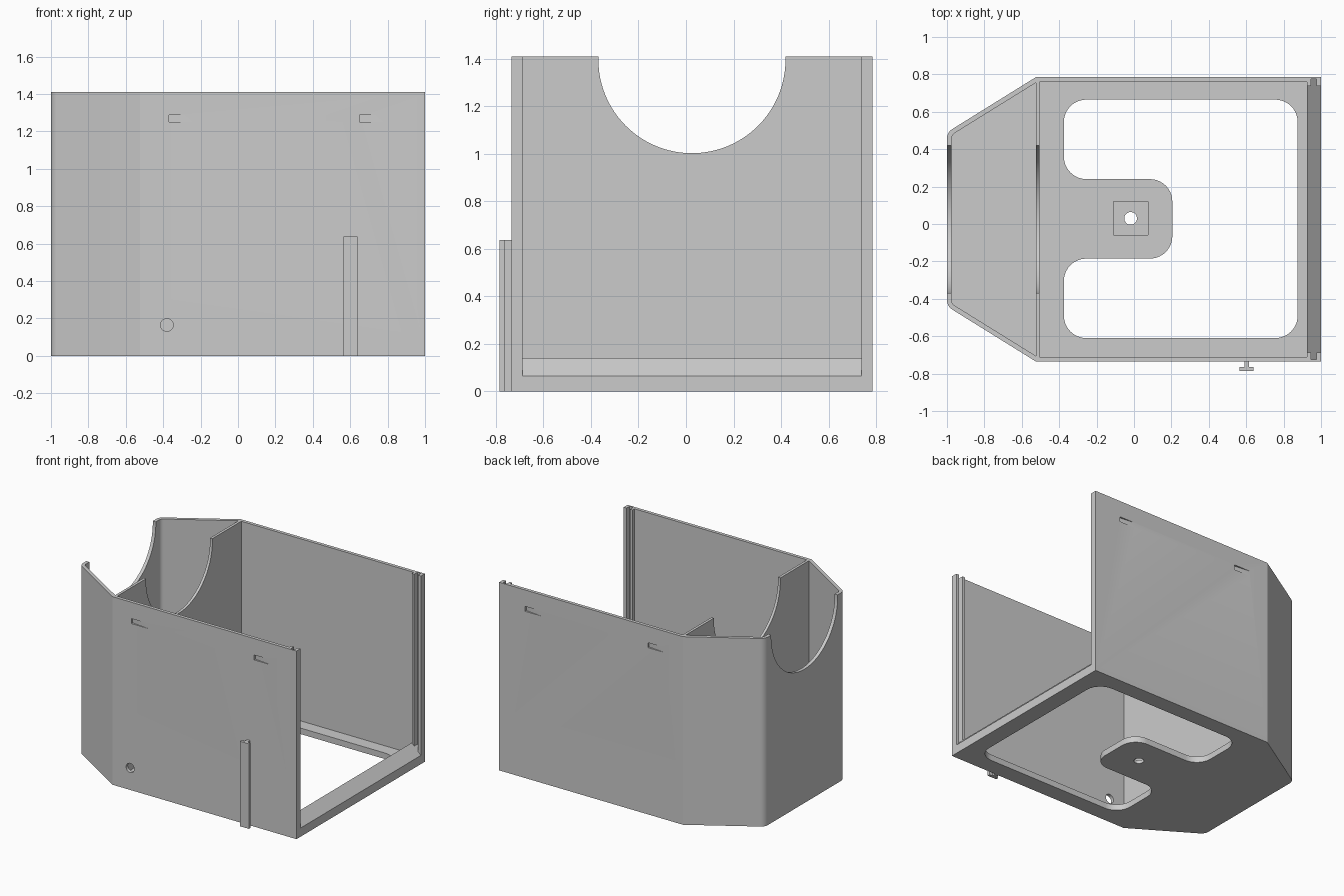
import bpy, bmesh, math
from mathutils import Vector

cube = bpy.data.objects.get("Cube")
if cube:
    bpy.data.objects.remove(cube, do_unlink=True)

grey = bpy.data.materials.new("plain_grey")
grey.use_nodes = True
COLOUR = (0.6, 0.6, 0.6, 1)
grey.diffuse_color = COLOUR
grey.node_tree.nodes["Principled BSDF"].inputs["Base Color"].default_value = COLOUR

HEIGHT, FLOOR, MID = 1.41, 0.045, 0.025


def rounded(points, steps=10):
    """Outline from (x, y, radius) corners, each replaced by a fillet arc."""
    out = []
    for i, (x, y, r) in enumerate(points):
        p = Vector((x, y))
        if r == 0:
            out.append(p)
            continue
        a = (Vector(points[i - 1][:2]) - p).normalized()
        b = (Vector(points[(i + 1) % len(points)][:2]) - p).normalized()
        half = a.angle(b) / 2
        centre = p + (a + b).normalized() * (r / math.sin(half))
        start = (p + a * (r / math.tan(half)) - centre).normalized()
        end = (p + b * (r / math.tan(half)) - centre).normalized()
        for k in range(steps + 1):
            out.append(centre + start.slerp(end, k / steps).normalized() * r)
    return out


def circle(cx, cy, r, n=32):
    return [(cx + r * math.cos(math.tau * i / n), cy + r * math.sin(math.tau * i / n))
            for i in range(n)]


def rect(x0, x1, y0, y1):
    return [(x0, y0), (x1, y0), (x1, y1), (x0, y1)]


def prism(name, outline, lo, hi, axis="z"):
    """Extrude a flat outline along an axis."""
    place = {"x": lambda a, b, h: (h, a, b),
             "y": lambda a, b, h: (a, h, b),
             "z": lambda a, b, h: (a, b, h)}[axis]
    bm = bmesh.new()
    low = [bm.verts.new(place(a, b, lo)) for a, b in outline]
    high = [bm.verts.new(place(a, b, hi)) for a, b in outline]
    bm.faces.new(low)
    bm.faces.new(high)
    n = len(low)
    for i in range(n):
        j = (i + 1) % n
        bm.faces.new((low[i], low[j], high[j], high[i]))
    bmesh.ops.recalc_face_normals(bm, faces=bm.faces)
    mesh = bpy.data.meshes.new(name)
    bm.to_mesh(mesh)
    bm.free()
    mesh.materials.append(grey)
    ob = bpy.data.objects.new(name, mesh)
    bpy.context.collection.objects.link(ob)
    return ob


def select(ob):
    bpy.ops.object.select_all(action="DESELECT")
    ob.select_set(True)
    bpy.context.view_layer.objects.active = ob


def cut(target, outline, lo, hi, axis="z"):
    """Subtract a prism from the target."""
    cutter = prism("cutter", outline, lo, hi, axis)
    cutter.hide_render = True
    mod = target.modifiers.new("cut", "BOOLEAN")
    mod.operation, mod.solver, mod.object = "DIFFERENCE", "EXACT", cutter
    select(target)
    bpy.ops.object.modifier_apply(modifier=mod.name)
    bpy.data.objects.remove(cutter, do_unlink=True)


# Outer case with a tapered end
case = prism("case", rounded([
    (1, MID - 0.76, 0), (1, MID + 0.76, 0), (-0.525, MID + 0.76, 0),
    (-1, MID + 0.465, 0.06), (-1, MID - 0.465, 0.06), (-0.525, MID - 0.76, 0)]), 0, HEIGHT)

# Main compartment and tapered compartment, leaving a partition between
cut(case, rect(-0.505, 0.925, MID - 0.735, MID + 0.735), FLOOR, 2)
cut(case, rounded([
    (-0.525, MID - 0.73, 0), (-0.525, MID + 0.73, 0),
    (-0.975, MID + 0.451, 0.035), (-0.975, MID - 0.451, 0.035)]), FLOOR, 2)

# Open end with sloped sill, then the sliding panel grooves
cut(case, [(0.9, 0.14), (0.925, 0.14), (1.05, 0.015), (1.05, 2), (0.9, 2)],
    MID - 0.713, MID + 0.713, "y")
cut(case, [(0.945, 0.12), (0.975, 0.09), (0.975, 2), (0.945, 2)],
    MID - 0.75, MID + 0.75, "y")

# Round cradle through the end wall and the partition
cut(case, circle(MID, 1.397, 0.394, 96), -1.2, -0.4, "x")

# Large floor opening around a central tongue
R = 0.12
cut(case, rounded([
    (-0.375, -0.61, R), (0.875, -0.61, R), (0.875, 0.665, R), (-0.375, 0.665, R),
    (-0.375, 0.24, R), (0.205, 0.24, R), (0.205, -0.185, R), (-0.375, -0.185, R)]), -0.1, 0.06)

# Square recess and hole in the tongue, cable hole in the front wall
cut(case, rect(-0.11, 0.075, -0.06, 0.12), 0.025, 0.1)
cut(case, circle(-0.018, 0.03, 0.034), -0.1, 0.1)
cut(case, circle(-0.38, 0.165, 0.034), -0.8, -0.6, "y")

# Ramped latch pockets on both long walls
for side in (-1, 1):
    wall = MID + side * 0.76
    for middle in (-0.302, 0.717):
        start = middle + side * 0.068
        cut(case, [(start, wall - side * 0.015), (start, wall + side * 0.03),
                   (start - side * 0.18, wall + side * 0.03),
                   (start - side * 0.18, wall + side * 0.005)], 1.25, 1.287)

# T-shaped hanging rail on the front wall
rail = prism("hanging_rail", [
    (0.565, -0.785), (0.64, -0.785), (0.64, -0.765), (0.615, -0.765),
    (0.615, -0.735), (0.59, -0.735), (0.59, -0.765), (0.565, -0.765)], 0, 0.637)

for ob in (case, rail):
    select(ob)
    bpy.ops.object.shade_smooth_by_angle(angle=math.radians(25))
